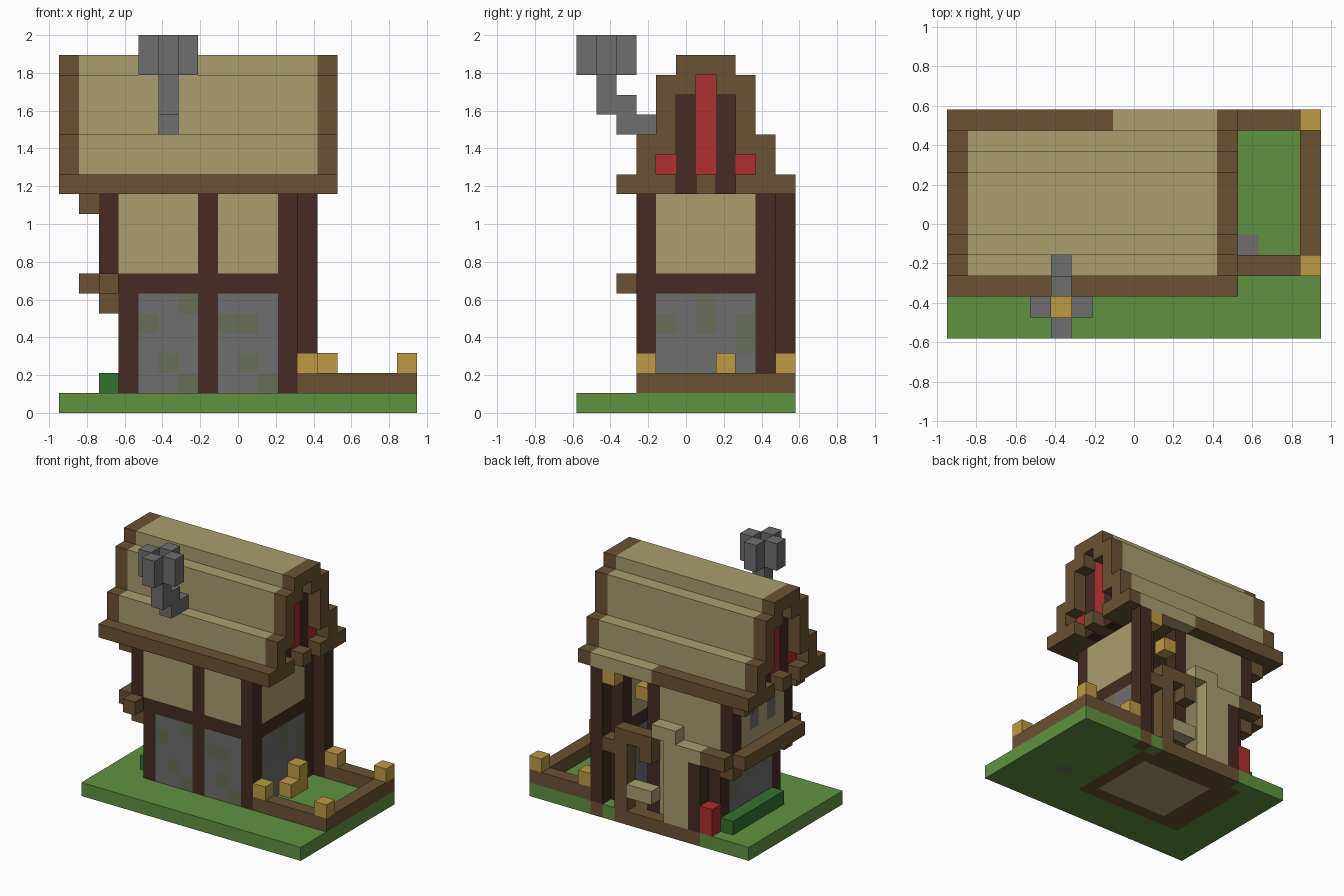
import bpy
import bmesh

default = bpy.data.objects.get("Cube")
if default:
    bpy.data.objects.remove(default, do_unlink=True)

SIZE = 2 / 19                      # edge of one building block
CENTRE = (9, 5.5, 0)


def linear(c):
    c /= 255
    return c / 12.92 if c <= 0.04045 else ((c + 0.055) / 1.055) ** 2.4


def material(name, *rgb):
    mat = bpy.data.materials.new(name)
    mat.use_nodes = True
    colour = [linear(c) for c in rgb] + [1]
    mat.diffuse_color = colour
    shader = mat.node_tree.nodes["Principled BSDF"]
    shader.inputs["Base Color"].default_value = colour
    shader.inputs["Roughness"].default_value = 0.9
    return mat


grass = material("grass green", 96, 145, 65)
leaf = material("leaf green", 54, 114, 50)
plaster = material("straw plaster", 171, 157, 111)
timber = material("mid brown timber", 107, 82, 51)
dark_wood = material("dark brown wood", 70, 43, 34)
stone = material("grey stone", 110, 110, 110)
moss = material("mossy stone", 104, 110, 88)
gold = material("lamp gold", 190, 155, 68)
red = material("cloth red", 176, 46, 48)

blocks = {}                        # block position -> part name
part_material = {}


def cells(x, y, z):
    return [(i, j, k) for i in range(*x) for j in range(*y) for k in range(*z)]


def fill(part, mat, x, y, z):
    """Fill a box of blocks; later parts replace earlier ones."""
    part_material[part] = mat
    for cell in cells(x, y, z):
        blocks[cell] = part


def carve(x, y, z):
    for cell in cells(x, y, z):
        blocks.pop(cell, None)


# Ground with the house floor and the threshold
fill("ground", grass, (0, 18), (0, 11), (0, 1))
fill("floor_frame", timber, (3, 12), (3, 10), (0, 1))
fill("floor_frame", timber, (4, 11), (10, 11), (0, 1))
fill("floor_frame", timber, (12, 13), (10, 11), (0, 1))
fill("floor", plaster, (5, 11), (4, 9), (0, 1))
fill("stepping_stone", stone, (14, 15), (4, 5), (0, 1))

# Walls: stone below, plaster above with an overhang on one side
fill("stone_walls", stone, (3, 12), (3, 10), (1, 6))
fill("plaster_walls", plaster, (2, 12), (3, 10), (7, 11))
fill("floor_beams", dark_wood, (2, 12), (3, 10), (6, 7))
carve((4, 11), (4, 9), (1, 11))
carve((3, 4), (4, 9), (7, 11))
fill("back_wall", plaster, (4, 8), (9, 10), (1, 11))

# Moss on the front and side walls
for x, z in ((6, 5), (4, 4), (8, 4), (9, 4), (5, 2), (9, 2), (6, 1), (10, 1)):
    fill("moss_patches", moss, (x, x + 1), (3, 4), (z, z + 1))
for y, z in ((4, 4), (6, 4), (6, 5), (8, 3), (8, 4)):
    for x in (3, 11):
        fill("moss_patches", moss, (x, x + 1), (y, y + 1), (z, z + 1))

# Corner and middle posts
for y in (3, 9):
    fill("posts", dark_wood, (3, 4), (y, y + 1), (1, 7))
    fill("posts", dark_wood, (2, 3), (y, y + 1), (6, 11))
    fill("posts", dark_wood, (11, 12), (y, y + 1), (1, 11))
fill("posts", dark_wood, (7, 8), (3, 4), (1, 11))
fill("posts", dark_wood, (8, 9), (9, 10), (1, 11))
fill("porch_post", dark_wood, (12, 13), (10, 11), (1, 11))

# Side windows
for y in (5, 7):
    fill("side_windows", stone, (2, 3), (y, y + 1), (8, 10))

# Open porch at the back
carve((9, 11), (9, 10), (1, 11))
fill("door_surround", timber, (10, 11), (10, 11), (1, 7))
fill("door_surround", timber, (11, 12), (10, 11), (5, 6))
fill("door_surround", timber, (8, 11), (10, 11), (6, 7))
fill("door_surround", timber, (8, 9), (10, 11), (5, 6))
fill("porch_counter", plaster, (8, 10), (10, 11), (2, 3))

# Stepped plaster buttress with its dark support
fill("buttress", plaster, (5, 7), (10, 11), (1, 7))
fill("buttress", plaster, (4, 5), (10, 11), (6, 7))
fill("buttress", plaster, (6, 8), (10, 11), (7, 8))
fill("buttress_post", dark_wood, (4, 5), (10, 11), (1, 6))
fill("red_barrel", red, (3, 4), (10, 11), (1, 3))

# Side ledge with brackets under the overhang and the eave
fill("side_ledge", timber, (1, 2), (3, 10), (6, 7))
fill("side_ledge", timber, (2, 3), (2, 4), (6, 7))
fill("side_ledge", timber, (2, 4), (10, 11), (6, 7))
for y in (3, 9):
    fill("brackets", timber, (2, 3), (y, y + 1), (5, 6))
    fill("brackets", timber, (1, 2), (y, y + 1), (10, 11))
fill("hedge", leaf, (2, 3), (4, 10), (1, 2))

# Stepped roof, trimmed in timber at both ends
tiers = (((2, 11), (11, 12)), ((3, 10), (12, 14)),
         ((4, 9), (14, 17)), ((5, 8), (17, 18)))
for y, z in tiers:
    fill("roof_trim", timber, (0, 14), y, z)
    fill("roof", plaster, (1, 13), y, z)
fill("eaves", timber, (1, 13), (2, 11), (11, 12))
fill("roof", plaster, (8, 13), (10, 11), (11, 12))

# Gables: recessed wood and red panels behind the trim
for trim, wall in ((0, 1), (13, 12)):
    outer, inner = (trim, trim + 1), (wall, wall + 1)
    fill("gable_walls", timber, inner, (4, 9), (11, 13))
    for y in (5, 7):
        carve(outer, (y, y + 1), (11, 16))
        fill("gable_posts", dark_wood, inner, (y, y + 1), (11, 16))
    carve(outer, (6, 7), (12, 17))
    fill("gable_banners", red, inner, (6, 7), (12, 17))
    for y in (4, 8):
        carve(outer, (y, y + 1), (12, 13))
        fill("gable_banners", red, inner, (y, y + 1), (12, 13))

# Bent chimney pipe with a cross-shaped pot and embers
fill("chimney_pipe", stone, (5, 6), (2, 4), (14, 15))
fill("chimney_pipe", stone, (5, 6), (2, 3), (15, 16))
fill("chimney_pipe", stone, (5, 6), (1, 2), (15, 17))
fill("chimney_pot", stone, (4, 7), (1, 2), (17, 19))
fill("chimney_pot", stone, (5, 6), (0, 3), (17, 19))
carve((5, 6), (1, 2), (18, 19))
fill("embers", gold, (5, 6), (1, 2), (17, 18))

# Garden fence and lamps
for y in (3, 10):
    start = 12 if y == 3 else 13
    fill("fence", timber, (start, 18), (y, y + 1), (1, 2))
    fill("fence_lamps", gold, (start, start + 1), (y, y + 1), (2, 3))
    fill("fence_lamps", gold, (17, 18), (y, y + 1), (2, 3))
fill("fence", timber, (17, 18), (4, 10), (1, 2))
fill("garden_seat", gold, (12, 13), (6, 8), (1, 2))
fill("garden_seat", gold, (12, 13), (7, 8), (2, 3))
fill("hanging_lamps", gold, (11, 12), (10, 11), (10, 11))
fill("hanging_lamps", gold, (9, 10), (9, 10), (9, 10))


def add_faces(bm, cell):
    """Add the sides of one block that touch open air."""
    for axis in range(3):
        for step in (-1, 1):
            beside = list(cell)
            beside[axis] += step
            if tuple(beside) in blocks:
                continue
            corners = []
            for u, v in ((0, 0), (1, 0), (1, 1), (0, 1))[::step]:
                p = list(cell)
                p[axis] += step > 0
                p[(axis + 1) % 3] += u
                p[(axis + 2) % 3] += v
                corners.append(bm.verts.new([(a - b) * SIZE for a, b in zip(p, CENTRE)]))
            bm.faces.new(corners)


# Turn every part into one clean mesh
for part, mat in part_material.items():
    bm = bmesh.new()
    for cell, owner in blocks.items():
        if owner == part:
            add_faces(bm, cell)
    bmesh.ops.remove_doubles(bm, verts=bm.verts, dist=SIZE / 100)
    bmesh.ops.dissolve_limit(bm, angle_limit=0.01, verts=bm.verts, edges=bm.edges)
    mesh = bpy.data.meshes.new(part)
    bm.to_mesh(mesh)
    bm.free()
    mesh.materials.append(mat)
    bpy.context.collection.objects.link(bpy.data.objects.new(part, mesh))
